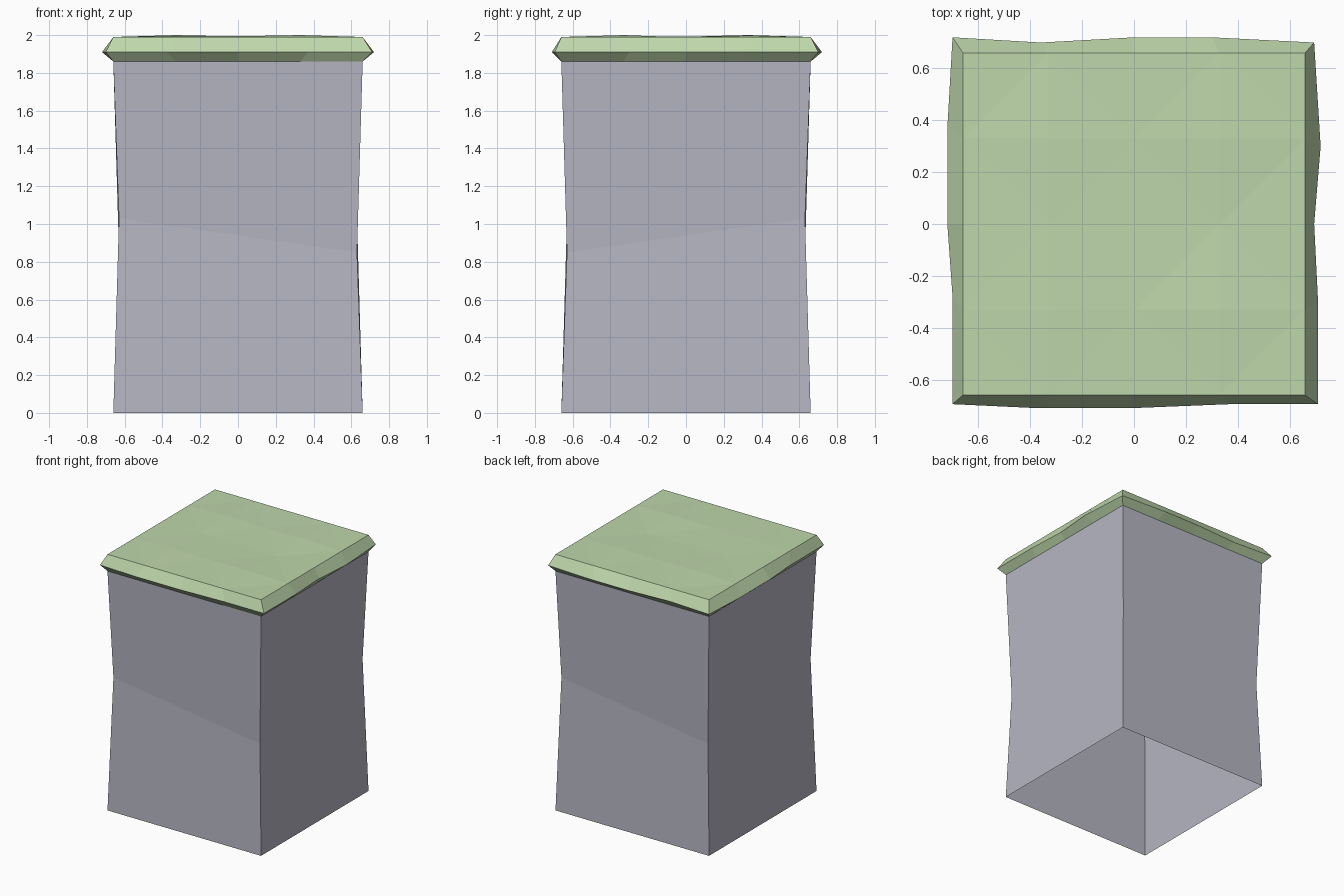
import bpy
import bmesh

if "Cube" in bpy.data.objects:
    bpy.data.objects.remove(bpy.data.objects["Cube"], do_unlink=True)

HALF = 0.66      # half width of the body rim and the lid plate
RIM_Z = 1.86     # where body and lid meet
STEPS = 4        # segments along each lid edge


def make_material(name, color):
    mat = bpy.data.materials.new(name)
    mat.use_nodes = True
    mat.diffuse_color = color
    mat.node_tree.nodes["Principled BSDF"].inputs["Base Color"].default_value = color
    return mat


def finish(bm, name, mat):
    mesh = bpy.data.meshes.new(name)
    bm.to_mesh(mesh)
    bm.free()
    mesh.materials.append(mat)
    obj = bpy.data.objects.new(name, mesh)
    bpy.context.collection.objects.link(obj)
    return obj


def bridge(bm, lower, upper):
    # Join two closed counter-clockwise rings with outward quads
    n = len(lower)
    for i in range(n):
        j = (i + 1) % n
        bm.faces.new((lower[i], lower[j], upper[j], upper[i]))


stone = make_material("grey stone", (0.47, 0.47, 0.55, 1))
moss = make_material("pale green", (0.52, 0.68, 0.41, 1))

# Body: open-bottomed square tube with a tilted, pinched waist
corners = [(-1, -1), (1, -1), (1, 1), (-1, 1)]
bm = bmesh.new()
foot = [bm.verts.new((x * HALF, y * HALF, 0)) for x, y in corners]
waist = [bm.verts.new((x * 0.63, y * 0.63, 0.94 + 0.09 * x * y)) for x, y in corners]
rim = [bm.verts.new((x * HALF, y * HALF, RIM_Z)) for x, y in corners]
bridge(bm, foot, waist)
bridge(bm, waist, rim)
finish(bm, "body", stone)

# Lid: gently uneven plate with an irregular bevelled edge
bm = bmesh.new()
bumps = [[0.006, 0.004, 0.010], [0.002, 0.0, -0.002], [0.010, 0.003, 0.008]]
grid = []
for r in range(STEPS + 1):
    row = []
    for c in range(STEPS + 1):
        inner = 0 < r < STEPS and 0 < c < STEPS
        z = 1.99 + (bumps[r - 1][c - 1] if inner else 0)
        row.append(bm.verts.new(((c / 2 - 1) * HALF, (r / 2 - 1) * HALF, z)))
    grid.append(row)
for r in range(STEPS):
    for c in range(STEPS):
        a, b = grid[r][c], grid[r][c + 1]
        d, e = grid[r + 1][c + 1], grid[r + 1][c]
        if (r + c) % 2:
            bm.faces.new((a, b, d))
            bm.faces.new((a, d, e))
        else:
            bm.faces.new((a, b, e))
            bm.faces.new((b, d, e))

# Lid edge: overhanging ring, counter-clockwise from the front right corner
top_ring = (grid[0][:STEPS] + [row[STEPS] for row in grid[:STEPS]]
            + grid[STEPS][:0:-1] + [row[0] for row in grid[:0:-1]])
edge = [(-.70, -.695), (-.38, -.71), (0, -.71), (.37, -.695),
        (.71, -.695), (.71, -.30), (.695, 0), (.72, .30),
        (.695, .70), (.30, .72), (0, .72), (-.36, .70),
        (-.70, .72), (-.72, .37), (-.72, 0), (-.70, -.28)]
edge_ring = [bm.verts.new((x, y, 1.91)) for x, y in edge]
low_ring = [bm.verts.new((v.co.x, v.co.y, RIM_Z)) for v in top_ring]
bridge(bm, low_ring, edge_ring)
bridge(bm, edge_ring, top_ring)
finish(bm, "lid", moss)
